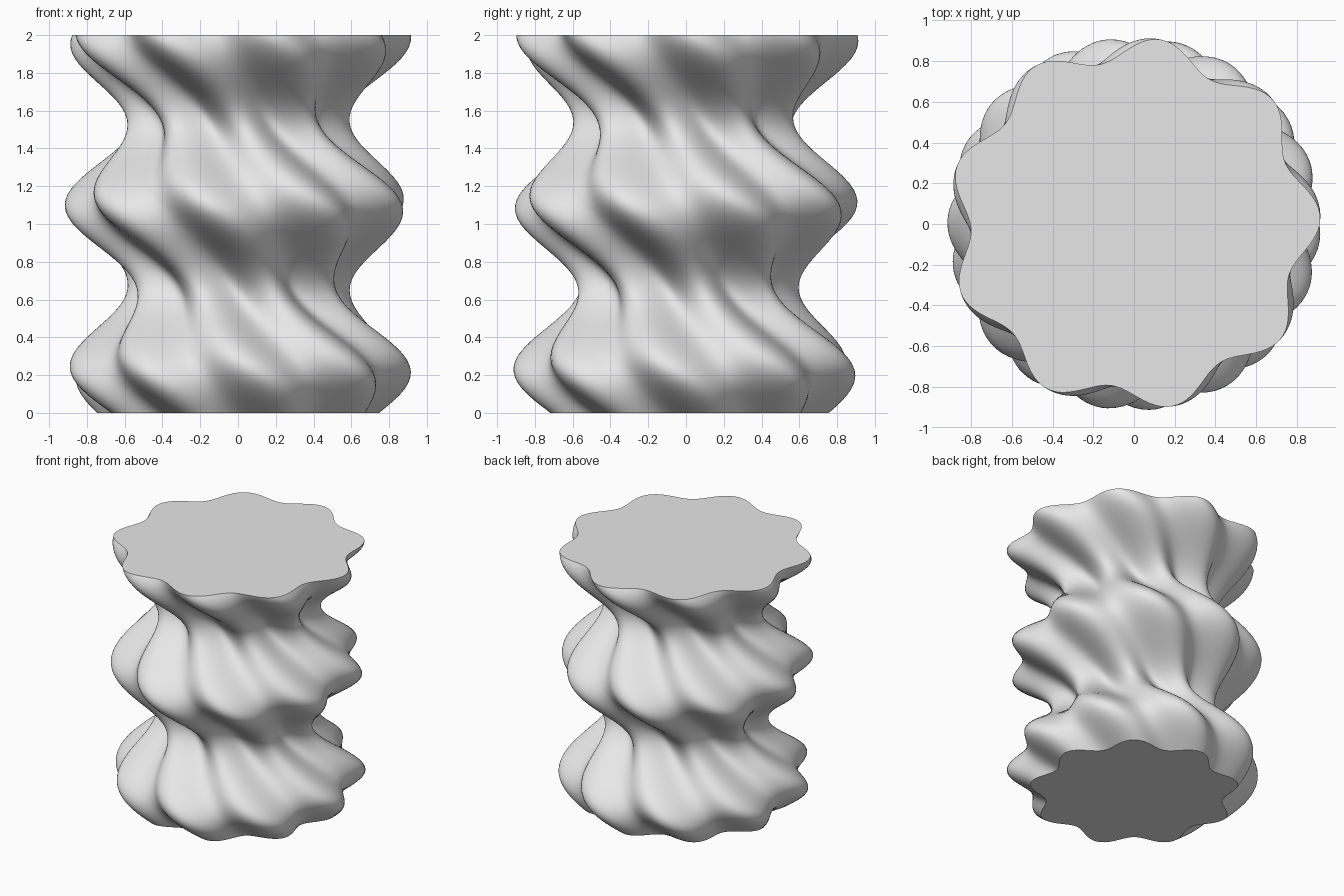
import bpy
import bmesh
from math import sin, cos, pi, radians

cube = bpy.data.objects.get("Cube")
if cube:
    bpy.data.objects.remove(cube, do_unlink=True)

HEIGHT = 2.0
RADIUS = 0.70        # mean radius
BULGE = 0.16         # depth of the stacked swells
BULGE_PITCH = 0.88   # height of one swell
LOBES = 9
FLUTE = 0.057        # depth of the twisted flutes
TWIST = radians(64)  # turn per unit of height
SEGMENTS = LOBES * 24
RINGS = 140


def radius_at(angle, z):
    swell = BULGE * sin(2 * pi * z / BULGE_PITCH)
    flute = FLUTE * sin(LOBES * (angle + TWIST * z))
    return RADIUS + swell + flute


def make_material(name, value):
    mat = bpy.data.materials.new(name)
    mat.use_nodes = True
    colour = (value, value, value, 1)
    mat.diffuse_color = colour
    mat.node_tree.nodes["Principled BSDF"].inputs["Base Color"].default_value = colour
    return mat


# Twisted, fluted wall built ring by ring
bm = bmesh.new()
rings = []
for i in range(RINGS + 1):
    z = HEIGHT * i / RINGS
    ring = []
    for j in range(SEGMENTS):
        a = 2 * pi * j / SEGMENTS
        r = radius_at(a, z)
        ring.append(bm.verts.new((r * cos(a), r * sin(a), z)))
    rings.append(ring)

for low, high in zip(rings, rings[1:]):
    for j in range(SEGMENTS):
        k = (j + 1) % SEGMENTS
        bm.faces.new((low[j], low[k], high[k], high[j])).smooth = True

# Flat end caps with sharp rims
for outline in (rings[0][::-1], rings[-1]):
    cap = bm.faces.new(outline)
    cap.smooth = False
    for edge in cap.edges:
        edge.smooth = False

mesh = bpy.data.meshes.new("twisted_column")
bm.to_mesh(mesh)
bm.free()
mesh.materials.append(make_material("light grey", 0.8))
column = bpy.data.objects.new("twisted_column", mesh)
bpy.context.collection.objects.link(column)
